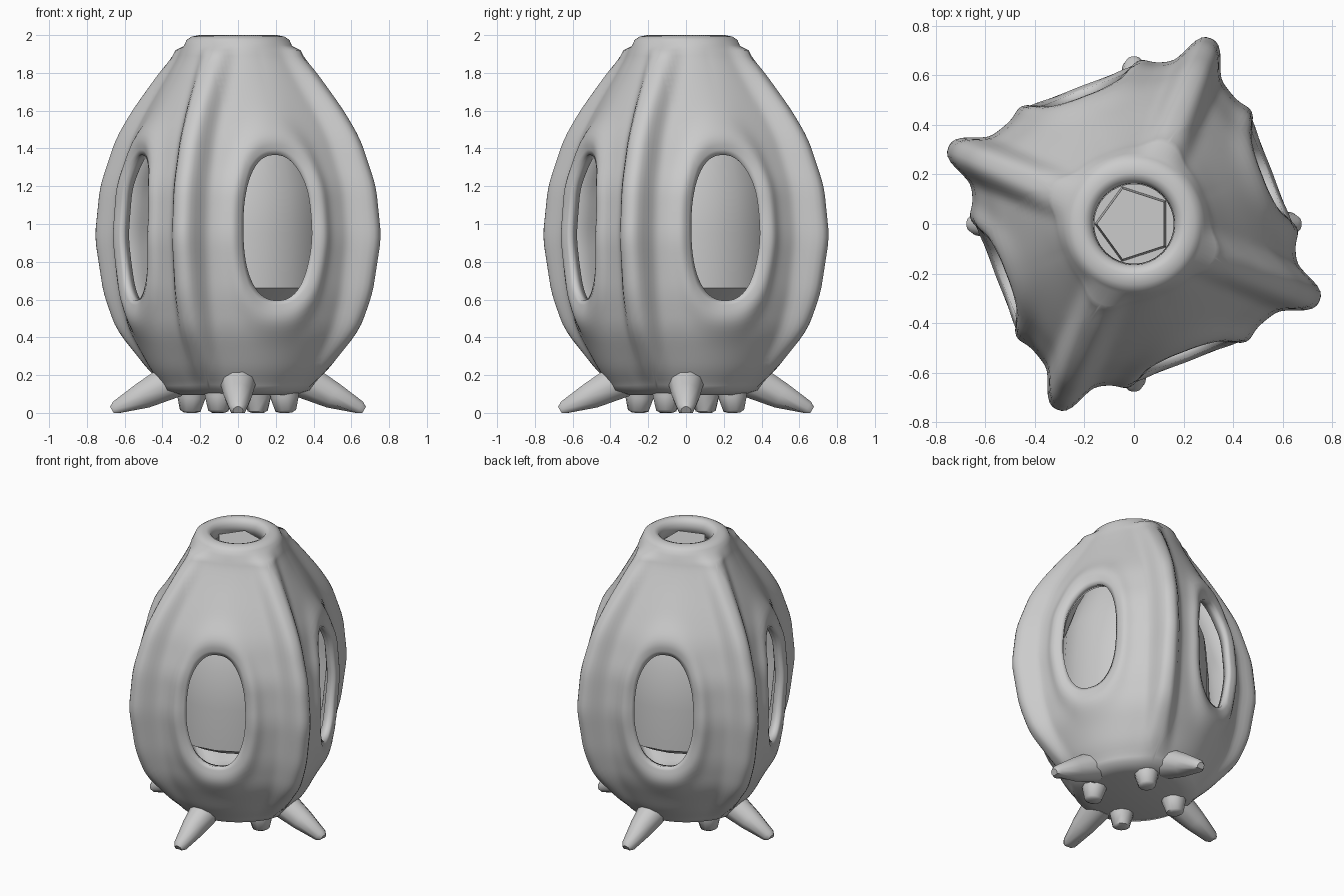
import bpy, bmesh, math
from mathutils import Vector

if "Cube" in bpy.data.objects:
    bpy.data.objects.remove(bpy.data.objects["Cube"])

grey = bpy.data.materials.new("stone grey")
grey.use_nodes = True
colour = (0.6, 0.6, 0.6, 1)
grey.diffuse_color = colour
grey.node_tree.nodes["Principled BSDF"].inputs["Base Color"].default_value = colour

QUARTER = math.pi / 2
RIB, WINDOW = math.radians(67.5), math.radians(21)
WIN_Z, WIN_H, WIN_A, WIN_POWER = 0.98, 0.385, 0.32, 2.4
BOTTOM, TOP = 0.12, 1.92

# Height, wall radius, rib height
PROFILE = [(0.12, .37, 0), (0.2, .44, .04), (0.44, .565, .125), (0.63, .61, .155),
           (0.93, .64, .175), (1.2, .62, .165), (1.45, .54, .155), (1.6, .46, .14),
           (1.8, .345, .1), (1.92, .285, .05)]


def finish(name, bm, angle=50):
    bmesh.ops.recalc_face_normals(bm, faces=bm.faces)
    mesh = bpy.data.meshes.new(name)
    bm.to_mesh(mesh)
    bm.free()
    mesh.materials.append(grey)
    obj = bpy.data.objects.new(name, mesh)
    bpy.context.collection.objects.link(obj)
    bpy.ops.object.select_all(action='DESELECT')
    obj.select_set(True)
    bpy.context.view_layer.objects.active = obj
    bpy.ops.object.shade_smooth_by_angle(angle=math.radians(angle))
    return obj


def lookup(z):
    for a, b in zip(PROFILE, PROFILE[1:]):
        if z <= b[0]:
            break
    t = max(0, min(1, (z - a[0]) / (b[0] - a[0])))
    return a[1] + (b[1] - a[1]) * t, a[2] + (b[2] - a[2]) * t


def smooth_lookup(z):
    samples = [lookup(z + k * 0.025) for k in range(-2, 3)]
    return [sum(s[i] for s in samples) / 5 for i in (0, 1)]


def offset(angle, centre):
    # Signed angle to the nearest of four repeats
    return (angle - centre + QUARTER / 2) % QUARTER - QUARTER / 2


def window_distance(u, z):
    x, y = abs(u) / WIN_A, abs(z - WIN_Z) / WIN_H
    return (x ** WIN_POWER + y ** WIN_POWER) ** (1 / WIN_POWER)


def wall_point(angle, z):
    r, rib = smooth_lookup(z)
    s = abs((r + rib / 2) * math.sin(offset(angle, RIB)))
    d = window_distance(offset(angle, WINDOW), z)
    r += rib * (0.66 * math.exp(-(s / 0.078) ** 3) + 0.34 * math.exp(-(s / 0.17) ** 2))
    r += 0.018 * math.exp(-((d - 1.28) / 0.22) ** 2) - 0.05 * math.exp(-(d / 1.05) ** 8)
    return Vector((r * math.cos(angle), r * math.sin(angle), z))


def join(bm, a, b):
    for i in range(len(a)):
        j = (i + 1) % len(a)
        bm.faces.new((a[i], a[j], b[j], b[i]))


def lathe(rings, sides, turn=0):
    bm = bmesh.new()
    loops = [[bm.verts.new((r * math.cos(turn + i * math.tau / sides),
                            r * math.sin(turn + i * math.tau / sides), z))
              for i in range(sides)] for r, z in rings]
    for a, b in zip(loops, loops[1:]):
        join(bm, a, b)
    bm.faces.new(loops[0])
    bm.faces.new(loops[-1])
    return bm


# Ribbed shell: each quarter is a set of rings growing from an oval window to the rib crests
ACROSS, UP, RINGS = 28, 40, 20
LEFT, RIGHT = RIB - QUARTER - WINDOW, RIB - WINDOW
border = [(LEFT + QUARTER * i / ACROSS, BOTTOM) for i in range(ACROSS)]
border += [(RIGHT, BOTTOM + (TOP - BOTTOM) * i / UP) for i in range(UP)]
border += [(RIGHT - QUARTER * i / ACROSS, TOP) for i in range(ACROSS)]
border += [(LEFT, TOP - (TOP - BOTTOM) * i / UP) for i in range(UP)]

bm = bmesh.new()
for k in range(4):
    centre = WINDOW + k * QUARTER
    previous = None
    for n in range(RINGS + 1):
        t = n / RINGS
        loop = []
        for u, z in border:
            # Shrink the border point onto the window edge, then grow it back
            scale = t + (1 - t) / window_distance(u, z)
            loop.append(bm.verts.new(wall_point(centre + u * scale, WIN_Z + (z - WIN_Z) * scale)))
        if previous:
            join(bm, previous, loop)
        previous = loop

# Base, collar and mouth close the shell
COLS = ACROSS * 4
angles = [RIB + i * math.tau / COLS for i in range(COLS)]


def circle(r, z):
    return [bm.verts.new((r * math.cos(a), r * math.sin(a), z)) for a in angles]


base = circle(.3, .095)
join(bm, base, [bm.verts.new(wall_point(a, BOTTOM)) for a in angles])
bm.faces.new(base)
previous = [bm.verts.new(wall_point(a, TOP)) for a in angles]
for r, z in [(.285, 1.945), (.272, 1.975), (.245, 1.992), (.205, 2.0), (.18, 1.99),
             (.165, 1.965), (.16, 1.9)]:
    loop = circle(r, z)
    join(bm, previous, loop)
    previous = loop
bmesh.ops.remove_doubles(bm, verts=bm.verts, dist=0.0005)
shell = finish("ribbed_shell", bm, 70)
solid = shell.modifiers.new("wall thickness", 'SOLIDIFY')
solid.thickness = 0.06
solid.offset = -1

# Inner core seen through the windows, and its five-sided top
finish("inner_core", lathe([(.36, .59), (.48, .66), (.48, .95), (.46, 1.2),
                            (.39, 1.4), (.29, 1.6), (.17, 1.8)], 20), 25)
finish("core_cap", lathe([(.16, 1.78), (.15, 1.93)], 5, math.pi), 30)


def spike(name, start, end, r1, r2):
    start, end = Vector(start), Vector(end)
    axis = end - start
    bm = lathe([(r1, 0), (r1 * .55 + r2 * .45, axis.length * .5),
                (r2, axis.length * .93), (r2 * .6, axis.length)], 10)
    spin = axis.to_track_quat('Z', 'Y')
    for v in bm.verts:
        v.co = start + spin @ v.co
        v.co.z = max(v.co.z, 0)
    finish(name, bm)


# Four splayed legs, and four short stubs under the ribs
for k in range(4):
    a = k * QUARTER
    c, s = math.cos(a), math.sin(a)
    spike(f"leg_{k + 1}", (.34 * c, .34 * s, .175), (.665 * c, .665 * s, .01), .1, .045)
    c, s = math.cos(a + RIB), math.sin(a + RIB)
    spike(f"stub_{k + 1}", (.26 * c, .26 * s, .16), (.275 * c, .275 * s, 0), .09, .055)
